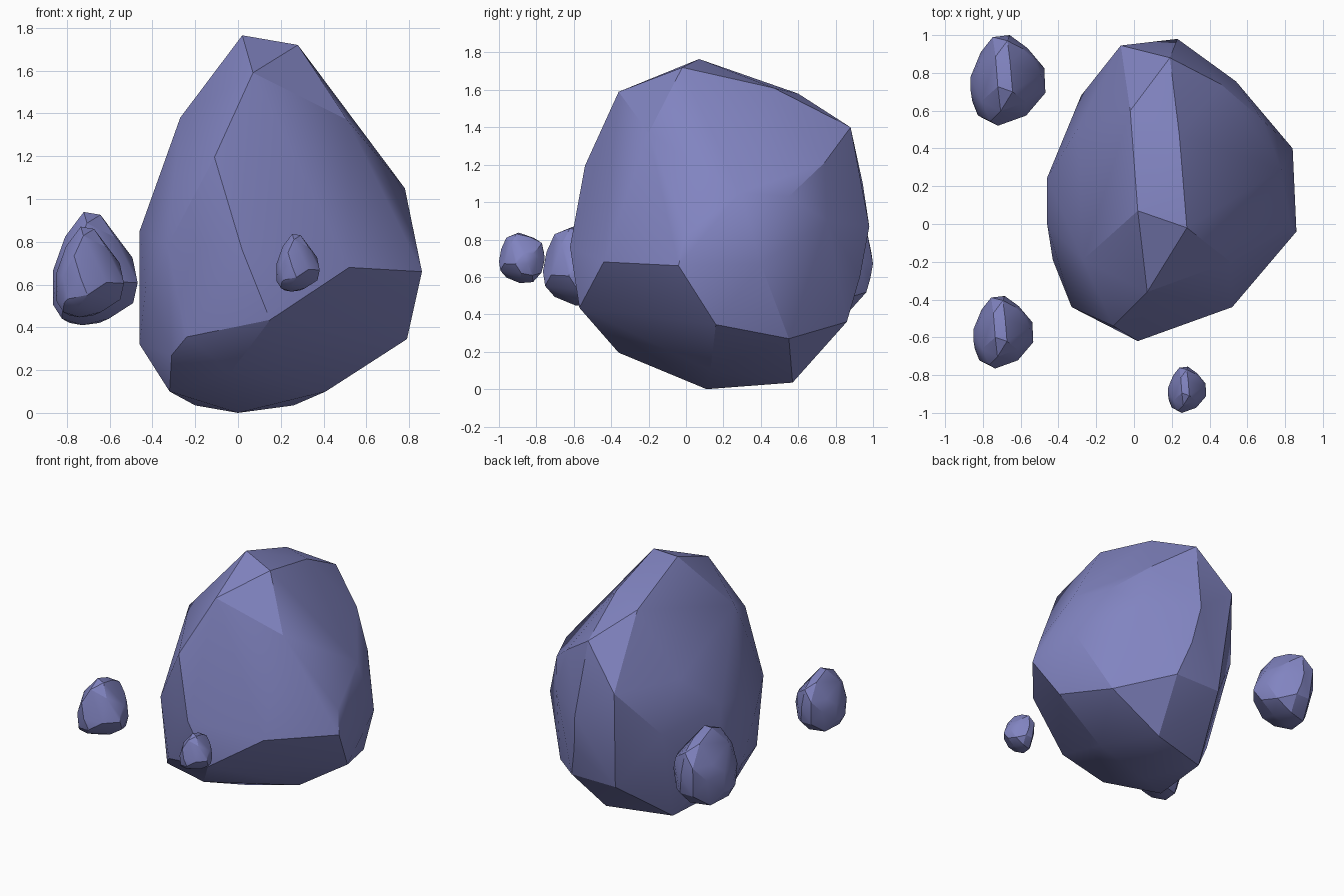
import bpy, bmesh
from mathutils import Vector

if "Cube" in bpy.data.objects:
    bpy.data.objects.remove(bpy.data.objects["Cube"])

# Stone colour
stone = bpy.data.materials.new("stone")
stone.diffuse_color = (0.22, 0.23, 0.53, 1)
stone.use_nodes = True
stone.node_tree.nodes["Principled BSDF"].inputs["Base Color"].default_value = stone.diffuse_color

# Chipped corners of the boulder, wrapped by a convex hull
crown = [(.02, .07, 1.765), (.28, -.02, 1.72), (.07, -.36, 1.59), (-.02, .6, 1.58),
         (.24, .47, 1.61), (.19, .88, 1.4), (.51, -.2, 1.37), (-.27, -.19, 1.38)]
front = [(-.11, -.54, 1.195), (.02, -.62, .76), (.15, -.57, .435), (-.24, -.47, .355),
         (-.33, -.44, .78), (-.31, -.39, .27), (.52, -.44, .68), (-.03, -.36, .195)]
right = [(.86, -.04, .66), (.79, .16, .345), (.84, .4, .67), (.68, .55, 1.03),
         (.46, .74, 1.21), (.78, .29, 1.05), (.65, .55, .27), (.825, 0, .83)]
back = [(-.07, .945, 1.1), (.2, .92, 1.14), (.23, .98, .87), (.27, .93, .6),
        (.34, .86, .36), (-.02, .86, .36), (.54, .755, .9)]
left = [(-.43, -.19, .6), (-.46, 0, .32), (-.46, 0, .85), (-.46, .245, .85),
        (-.44, .24, .35), (-.28, .68, .75), (-.3, .5, 1.1)]
base = [(.26, .57, .035), (-.2, .44, .035), (0, .11, 0), (.41, .13, .1), (-.32, -.1, .1)]
POINTS = crown + front + right + back + left + base
LOW = Vector((-.46, -.62, 0))


def rock(name, corner, size):
    """Scaled copy of the rock with its lowest bounding corner at the given place."""
    bm = bmesh.new()
    for p in POINTS:
        bm.verts.new((Vector(p) - LOW) * size + Vector(corner))
    bmesh.ops.convex_hull(bm, input=bm.verts[:])
    loose = [v for v in bm.verts if not v.link_faces]
    bmesh.ops.delete(bm, geom=loose, context='VERTS')
    bmesh.ops.recalc_face_normals(bm, faces=bm.faces[:])
    mesh = bpy.data.meshes.new(name)
    bm.to_mesh(mesh)
    bm.free()
    mesh.materials.append(stone)
    ob = bpy.data.objects.new(name, mesh)
    bpy.context.collection.objects.link(ob)
    bpy.ops.object.select_all(action='DESELECT')
    ob.select_set(True)
    bpy.context.view_layer.objects.active = ob
    bpy.ops.object.shade_smooth_by_angle(angle=0.42)


# Main boulder and three floating fragments
rock("boulder", LOW, 1)
rock("fragment_large", (-.865, .52, .41), .3)
rock("fragment_medium", (-.85, -.765, .447), .24)
rock("fragment_small", (.18, -1, .567), .153)
